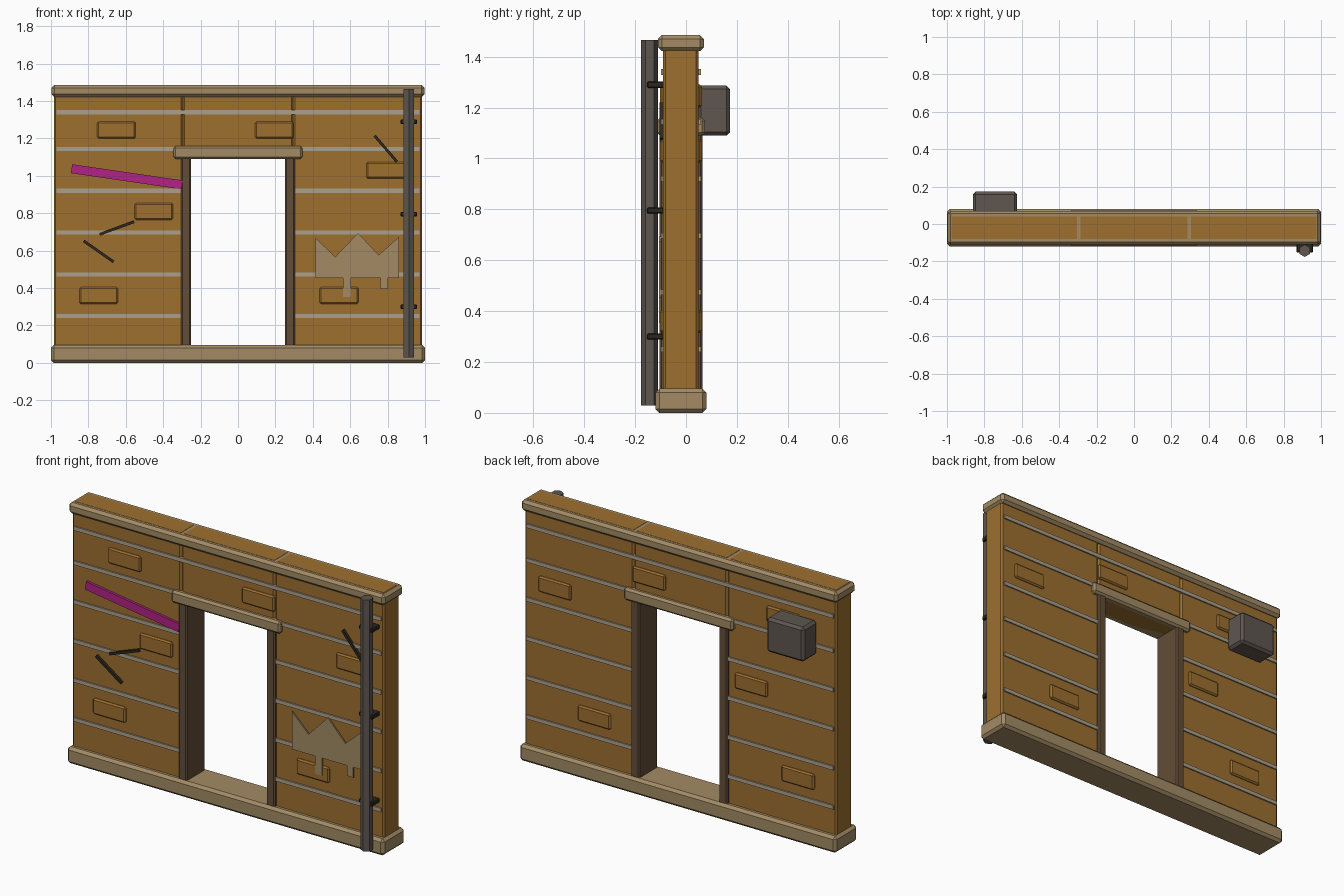
import bpy
import bmesh
from math import atan2, hypot

if "Cube" in bpy.data.objects:
    bpy.data.objects.remove(bpy.data.objects["Cube"], do_unlink=True)


def material(name, srgb):
    mat = bpy.data.materials.new(name)
    mat.use_nodes = True
    color = [((c / 255 + 0.055) / 1.055) ** 2.4 for c in srgb] + [1]
    mat.diffuse_color = color
    mat.node_tree.nodes["Principled BSDF"].inputs["Base Color"].default_value = color
    return mat


CLAY = material("ochre wall", (158, 112, 47))
TAN = material("tan stone", (163, 139, 101))
MORTAR = material("pale mortar", (171, 160, 140))
WOOD = material("dark brown wood", (99, 77, 56))
METAL = material("grey metal", (94, 86, 80))
DARK = material("near black", (44, 39, 30))
PINK = material("magenta paint", (178, 34, 132))

MID_Y = -0.02     # middle of the wall thickness
FACE_Y = -0.09    # front face of the wall


def finish(name, bm, mat, bevel=0):
    mesh = bpy.data.meshes.new(name)
    bm.to_mesh(mesh)
    bm.free()
    mesh.materials.append(mat)
    obj = bpy.data.objects.new(name, mesh)
    bpy.context.collection.objects.link(obj)
    if bevel:
        mod = obj.modifiers.new("Bevel", "BEVEL")
        mod.width = bevel
        mod.segments = 1
    return obj


def box(name, x, y, z, mat, bevel=0):
    """Box from (min, max) pairs, optionally chamfered."""
    bm = bmesh.new()
    bmesh.ops.create_cube(bm, size=1)
    for v in bm.verts:
        for i, (lo, hi) in enumerate((x, y, z)):
            v.co[i] = (hi - lo) * v.co[i]
    obj = finish(name, bm, mat, bevel)
    obj.location = [sum(pair) / 2 for pair in (x, y, z)]
    return obj


def depth(half):
    return (MID_Y - half, MID_Y + half)


def strip(name, start, end, width, thick, mat):
    """Thin bar on the front face between two (x, z) points."""
    dx, dz = end[0] - start[0], end[1] - start[1]
    half = hypot(dx, dz) / 2
    cx, cz = (start[0] + end[0]) / 2, (start[1] + end[1]) / 2
    obj = box(name, (cx - half, cx + half), (FACE_Y - thick, FACE_Y + 0.005),
              (cz - width / 2, cz + width / 2), mat)
    obj.rotation_euler.y = -atan2(dz, dx)


# Wall panels
box("wall_over_door", (-0.295, 0.295), depth(0.07), (1.09, 1.486), CLAY, 0.01)
for side, s in (("left", 1), ("right", -1)):
    box(f"wall_panel_{side}", sorted((s * 0.295, s * 0.985)), depth(0.07),
        (0.002, 1.486), CLAY, 0.01)
    # Door posts
    box(f"door_post_{side}", sorted((s * 0.25, s * 0.305)), depth(0.085),
        (0.08, 1.1), WOOD, 0.008)
    # Mortar lines beside the door
    for i in range(5):
        z = 0.25 + i * 0.2235
        box(f"mortar_{side}_{i + 1}", sorted((s * 0.3, s * 0.97)), depth(0.078),
            (z - 0.011, z + 0.011), MORTAR)
box("mortar_top", (-0.97, 0.97), depth(0.078), (1.329, 1.351), MORTAR)

# Base, cap and door lintel
box("base", (-1, 1), depth(0.1), (0, 0.095), TAN, 0.015)
box("cap", (-0.997, 0.997), depth(0.09), (1.422, 1.485), TAN, 0.015)
box("door_lintel", (-0.345, 0.345), depth(0.095), (1.09, 1.16), TAN, 0.012)

# Raised bricks, showing on both faces
bricks = [(-0.65, 1.245), (0.195, 1.245), (-0.45, 0.81),
          (0.79, 1.03), (-0.745, 0.36), (0.54, 0.36)]
for i, (x, z) in enumerate(bricks):
    box(f"brick_{i + 1}", (x - 0.103, x + 0.103), depth(0.082),
        (z - 0.045, z + 0.045), CLAY, 0.008)

# Cracks and painted stripe
cracks = [((0.73, 1.215), (0.85, 1.075)),
          ((-0.74, 0.687), (-0.555, 0.755)),
          ((-0.825, 0.652), (-0.665, 0.54))]
for i, (a, b) in enumerate(cracks):
    strip(f"crack_{i + 1}", a, b, 0.015, 0.015, DARK)
strip("paint_stripe", (-0.89, 1.038), (-0.3, 0.952), 0.048, 0.014, PINK)

# Torn poster
outline = [(0.415, 0.668), (0.52, 0.567), (0.642, 0.694), (0.752, 0.577),
           (0.86, 0.673), (0.86, 0.454), (0.802, 0.454), (0.802, 0.395),
           (0.762, 0.395), (0.762, 0.454), (0.605, 0.454), (0.605, 0.353),
           (0.562, 0.353), (0.562, 0.454), (0.415, 0.454)]
bm = bmesh.new()
sheet = bm.faces.new([bm.verts.new((x, -0.107, z)) for x, z in outline])
back = bmesh.ops.extrude_face_region(bm, geom=[sheet], use_keep_orig=True)["geom"]
bmesh.ops.translate(bm, vec=(0, 0.008, 0),
                    verts=[g for g in back if isinstance(g, bmesh.types.BMVert)])
bmesh.ops.recalc_face_normals(bm, faces=bm.faces)
finish("torn_poster", bm, TAN)

# Six-sided pipe with clamps
bpy.ops.mesh.primitive_cylinder_add(vertices=6, radius=0.033, depth=1.435,
                                    location=(0.913, -0.143, 0.7475))
pipe = bpy.context.object
pipe.name = "drain_pipe"
pipe.data.materials.append(METAL)
for i, z in enumerate((0.3, 0.795, 1.29)):
    box(f"pipe_clamp_{i + 1}", (0.869, 0.957), (-0.153, -0.085),
        (z - 0.012, z + 0.012), DARK, 0.004)

# Vent box on the back
box("vent_box", (-0.862, -0.625), (0.045, 0.173), (1.09, 1.287), METAL, 0.014)
